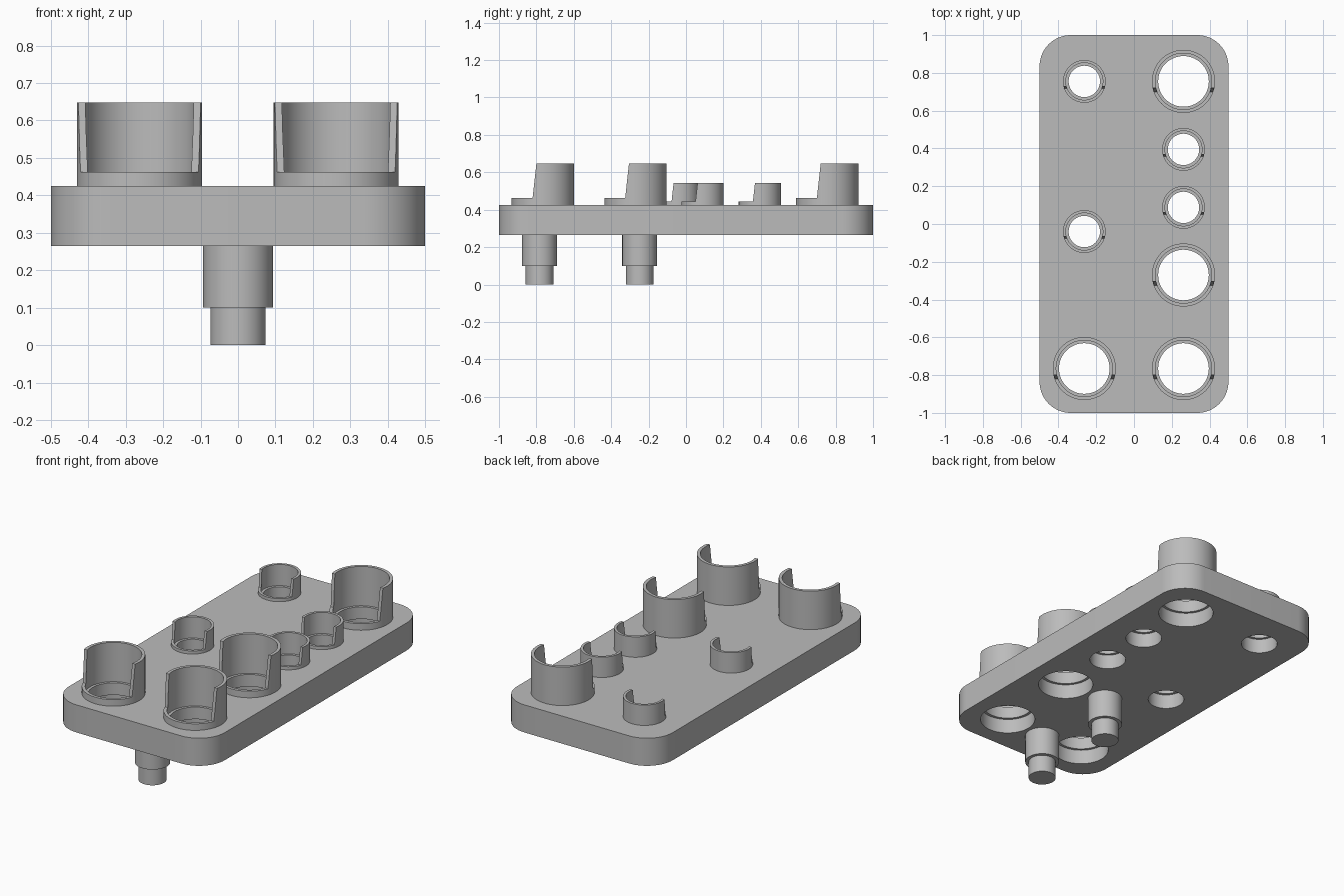
import bpy, bmesh, math

cube = bpy.data.objects.get("Cube")
if cube:
    bpy.data.objects.remove(cube, do_unlink=True)

BOTTOM, TOP = 0.265, 0.425      # plate faces
LEDGE_LOW, LEDGE_TOP = 0.35, 0.42  # thin lip inside every hole
SEGMENTS = 64

grey = bpy.data.materials.new("plain grey")
grey.use_nodes = True
grey.diffuse_color = (0.5, 0.5, 0.5, 1)
grey.node_tree.nodes["Principled BSDF"].inputs["Base Color"].default_value = (0.5, 0.5, 0.5, 1)


def finish(name, bm, helper=False):
    bmesh.ops.recalc_face_normals(bm, faces=bm.faces)
    mesh = bpy.data.meshes.new(name)
    bm.to_mesh(mesh)
    bm.free()
    obj = bpy.data.objects.new(name, mesh)
    bpy.context.collection.objects.link(obj)
    mesh.materials.append(grey)
    obj.hide_render = helper
    return obj


def lathe(name, profile, x, y, closed=False, helper=False):
    """Revolve (radius, height) points; open profiles get flat end caps."""
    bm = bmesh.new()
    rings = []
    for r, z in profile:
        rings.append([bm.verts.new((x + r * math.cos(2 * math.pi * i / SEGMENTS),
                                    y + r * math.sin(2 * math.pi * i / SEGMENTS), z))
                      for i in range(SEGMENTS)])
    pairs = list(zip(rings, rings[1:]))
    if closed:
        pairs.append((rings[-1], rings[0]))
    else:
        bm.faces.new(rings[0])
        bm.faces.new(rings[-1])
    for a, b in pairs:
        for i in range(SEGMENTS):
            j = (i + 1) % SEGMENTS
            bm.faces.new((a[i], a[j], b[j], b[i]))
    return finish(name, bm, helper)


def prism(name, points, offset, helper=False):
    """Extrude a flat polygon along an offset."""
    bm = bmesh.new()
    face = bm.faces.new([bm.verts.new(p) for p in points])
    grown = bmesh.ops.extrude_face_region(bm, geom=[face])
    verts = [v for v in grown["geom"] if isinstance(v, bmesh.types.BMVert)]
    bmesh.ops.translate(bm, verts=verts, vec=offset)
    return finish(name, bm, helper)


def cut(target, cutter):
    mod = target.modifiers.new("cut", "BOOLEAN")
    mod.operation = "DIFFERENCE"
    mod.solver = "EXACT"
    mod.object = cutter
    bpy.context.view_layer.objects.active = target
    bpy.ops.object.modifier_apply(modifier=mod.name)
    bpy.data.objects.remove(cutter, do_unlink=True)


def smooth(obj):
    bpy.ops.object.select_all(action="DESELECT")
    obj.select_set(True)
    bpy.context.view_layer.objects.active = obj
    bpy.ops.object.shade_smooth_by_angle(angle=math.radians(30))


# Rounded base plate
RADIUS, STEPS = 0.165, 16
outline = []
for quarter, (sx, sy) in enumerate([(1, 1), (-1, 1), (-1, -1), (1, -1)]):
    for i in range(STEPS + 1):
        a = (quarter + i / STEPS) * math.pi / 2
        outline.append((sx * (0.5 - RADIUS) + RADIUS * math.cos(a),
                        sy * (1 - RADIUS) + RADIUS * math.sin(a), BOTTOM))
plate = prism("base_plate", outline, (0, 0, TOP - BOTTOM))

# Cup sizes: outer radius, bore, lip hole, top height, front rim height
LARGE = (0.167, 0.149, 0.134, 0.648, 0.463)
SMALL = (0.113, 0.098, 0.083, 0.543, 0.443)
cups = [
    ("front_right_cup", -0.263, -0.765, LARGE),
    ("front_left_cup", 0.262, -0.765, LARGE),
    ("middle_left_cup", 0.262, -0.27, LARGE),
    ("back_left_cup", 0.262, 0.755, LARGE),
    ("lower_left_small_cup", 0.262, 0.088, SMALL),
    ("upper_left_small_cup", 0.262, 0.395, SMALL),
    ("middle_right_small_cup", -0.263, -0.04, SMALL),
    ("back_right_small_cup", -0.263, 0.755, SMALL),
]

for name, x, y, (outer, bore, hole, top, rim) in cups:
    # Stepped hole through the plate
    cut(plate, lathe("hole_cutter", [(bore, BOTTOM - 0.1), (bore, LEDGE_LOW),
                                     (hole, LEDGE_LOW), (hole, LEDGE_TOP),
                                     (bore, LEDGE_TOP), (bore, TOP + 0.1)], x, y, helper=True))
    # Tube wall with its front opened above a low rim
    cup = lathe(name, [(outer, TOP), (outer, top), (bore, top), (bore, TOP)], x, y, closed=True)
    slant = 0.11 * (top - rim)
    low_y = y - outer * 0.33
    side = x - outer - 0.05
    slot = [(side, low_y, rim), (side, low_y + slant * 1.5, rim + (top - rim) * 1.5),
            (side, y - 0.5, rim + (top - rim) * 1.5), (side, y - 0.5, rim)]
    cut(cup, prism("slot_cutter", slot, (2 * outer + 0.1, 0, 0), helper=True))
    smooth(cup)

smooth(plate)

# Stepped pegs below the plate
for name, y in (("front_peg", -0.783), ("middle_peg", -0.248)):
    smooth(lathe(name, [(0.074, 0), (0.074, 0.1), (0.093, 0.1), (0.093, BOTTOM)], 0, y))
